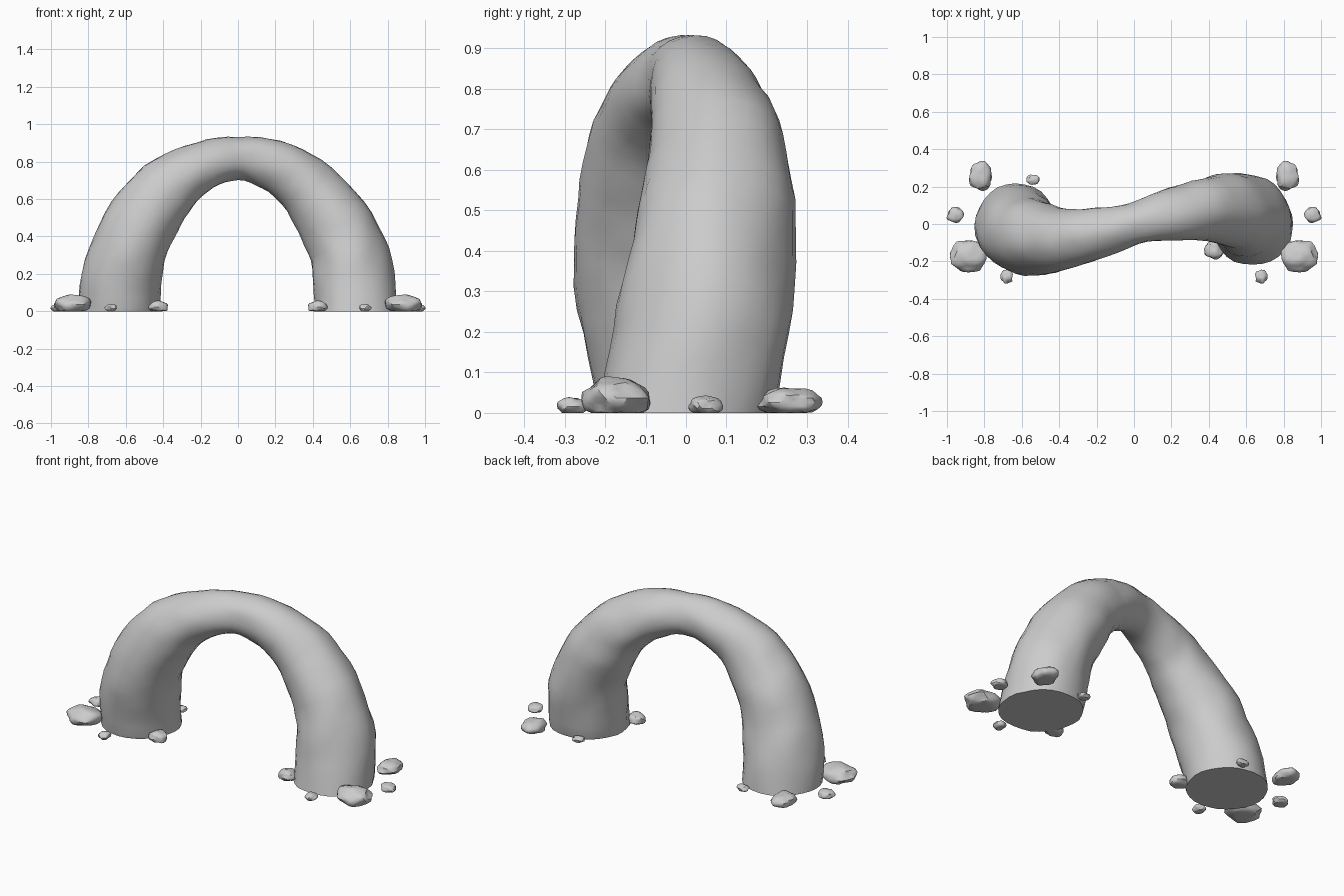
import bpy, bmesh, math
from mathutils import Vector, noise

if "Cube" in bpy.data.objects:
    bpy.data.objects.remove(bpy.data.objects["Cube"])


def finish(name, bm, angle):
    bmesh.ops.recalc_face_normals(bm, faces=bm.faces)
    me = bpy.data.meshes.new(name)
    bm.to_mesh(me)
    bm.free()
    ob = bpy.data.objects.new(name, me)
    bpy.context.collection.objects.link(ob)
    bpy.ops.object.select_all(action='DESELECT')
    ob.select_set(True)
    bpy.context.view_layer.objects.active = ob
    bpy.ops.object.shade_smooth_by_angle(angle=math.radians(angle))
    return ob


def path(t):
    # elliptical arch that sways forward on the left and back on the right
    return Vector((0.635 * math.cos(t), 0.08 * math.sin(2 * t), 0.815 * math.sin(t)))


# stone arch: tapered tube swept from foot to foot
RINGS, SIDES = 44, 28
bm = bmesh.new()
rings = []
for i in range(RINGS + 1):
    t = math.pi * i / RINGS
    c = path(t)
    tan = path(t + 0.001) - path(t - 0.001)
    if i in (0, RINGS):
        tan = Vector((0, 0, tan.z))
    tan.normalize()
    side = Vector((0, 1, 0))
    side = (side - tan * side.dot(tan)).normalized()
    out = side.cross(tan)
    r = 0.113 + 0.105 * abs(math.cos(t)) ** 1.3
    ring = []
    for j in range(SIDES):
        a = 2 * math.pi * j / SIDES
        d = out * math.cos(a) + side * math.sin(a)
        p = c + d * r
        bump = 0.014 * noise.noise(p * 5) + 0.006 * noise.noise(p * 13)
        p += d * bump
        if i in (0, RINGS):
            p.z = 0
        p.z = max(p.z, 0)
        ring.append(bm.verts.new(p))
    rings.append(ring)
for a, b in zip(rings, rings[1:]):
    for j in range(SIDES):
        k = (j + 1) % SIDES
        bm.faces.new((a[j], a[k], b[k], b[j]))
bm.faces.new(rings[0])
bm.faces.new(rings[-1])
finish("stone_arch", bm, 50)

# loose rocks around each foot: x, y, half width, half depth, height
ROCKS = [
    (0.885, -0.172, 0.094, 0.086, 0.088),
    (0.820, 0.255, 0.064, 0.075, 0.062),
    (0.955, 0.048, 0.044, 0.040, 0.042),
    (0.680, -0.280, 0.031, 0.038, 0.038),
    (0.427, -0.140, 0.052, 0.050, 0.056),
    (0.540, 0.237, 0.035, 0.027, 0.032),
]
for side_name, s in (("right", 1), ("left", -1)):
    for n, (x, y, rx, ry, h) in enumerate(ROCKS):
        bm = bmesh.new()
        bmesh.ops.create_icosphere(bm, subdivisions=3, radius=1)
        for v in bm.verts:
            d = v.co.copy()
            q = d * (1 + 0.25 * noise.noise(d * 1.6 + Vector((n * 7.3, 2.1, 0.4))))
            z = max(0.0, h * (0.42 + 0.58 * q.z))
            v.co = (s * (x + rx * q.x), y + ry * q.y, z)
        finish(f"{side_name}_rock_{n + 1}", bm, 35)
